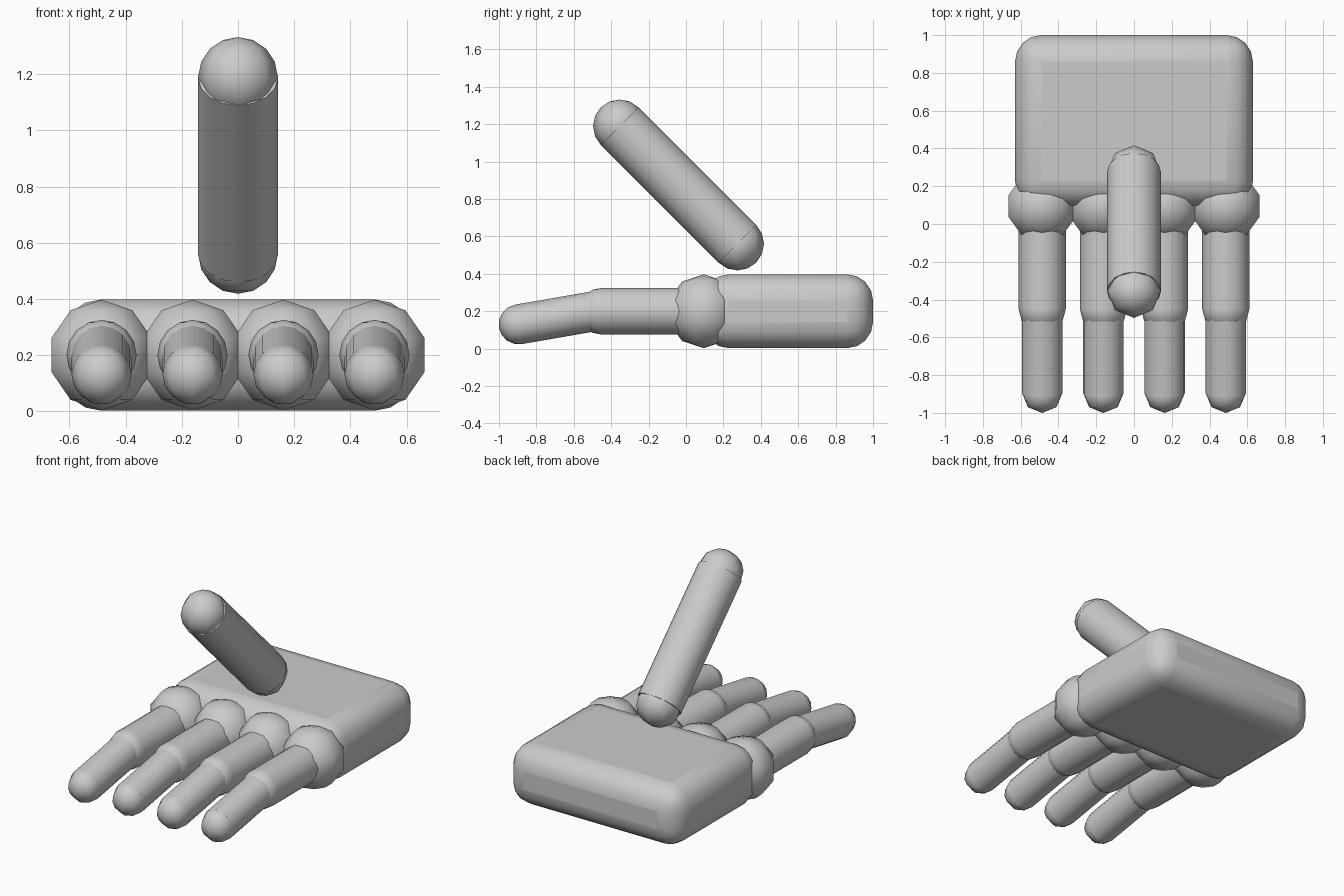
import bpy
from math import radians
from mathutils import Vector

if "Cube" in bpy.data.objects:
    bpy.data.objects.remove(bpy.data.objects["Cube"])


def smooth(ob, name, angle=50):
    ob.name = name
    bpy.ops.object.shade_smooth_by_angle(angle=radians(angle))
    return ob


def ball(name, loc, radius, segments, rings, tilt=0):
    bpy.ops.mesh.primitive_uv_sphere_add(segments=segments, ring_count=rings, radius=radius,
                                         location=loc, rotation=(tilt, 0, 0))
    return smooth(bpy.context.object, name, 60)


def rod(name, start, end, radius, sides=16):
    a, b = Vector(start), Vector(end)
    d = b - a
    bpy.ops.mesh.primitive_cylinder_add(vertices=sides, radius=radius, depth=d.length,
                                        location=(a + b) / 2)
    ob = bpy.context.object
    ob.rotation_euler = d.to_track_quat('Z', 'Y').to_euler()
    return smooth(ob, name)


# palm: rounded slab
bpy.ops.mesh.primitive_cube_add(size=1, location=(0, 0.545, 0.2))
palm = bpy.context.object
palm.scale = (1.26, 0.91, 0.395)
bpy.ops.object.transform_apply(location=False, rotation=False, scale=True)
bevel = palm.modifiers.new("round", 'BEVEL')
bevel.width = 0.14
bevel.segments = 4
smooth(palm, "palm")

# four fingers: knuckle, straight inner segment, drooping outer segment
for i in range(4):
    x = (i - 1.5) * 0.324
    ball(f"knuckle_{i}", (x, 0.095, 0.2), 0.197, 10, 5)
    rod(f"inner_finger_{i}", (x, 0.09, 0.2), (x, -0.45, 0.2), 0.125)
    ball(f"finger_joint_{i}", (x, -0.45, 0.2), 0.125, 12, 8)
    rod(f"outer_finger_{i}", (x, -0.45, 0.207), (x, -0.895, 0.13), 0.107)
    ball(f"fingertip_{i}", (x, -0.895, 0.13), 0.107, 8, 8, radians(10))

# floating thumb: slanted capsule
low, high = (0, 0.275, 0.56), (0, -0.355, 1.19)
rod("thumb", low, high, 0.143)
ball("thumb_base", low, 0.142, 8, 8)
ball("thumb_tip", high, 0.142, 8, 8)
